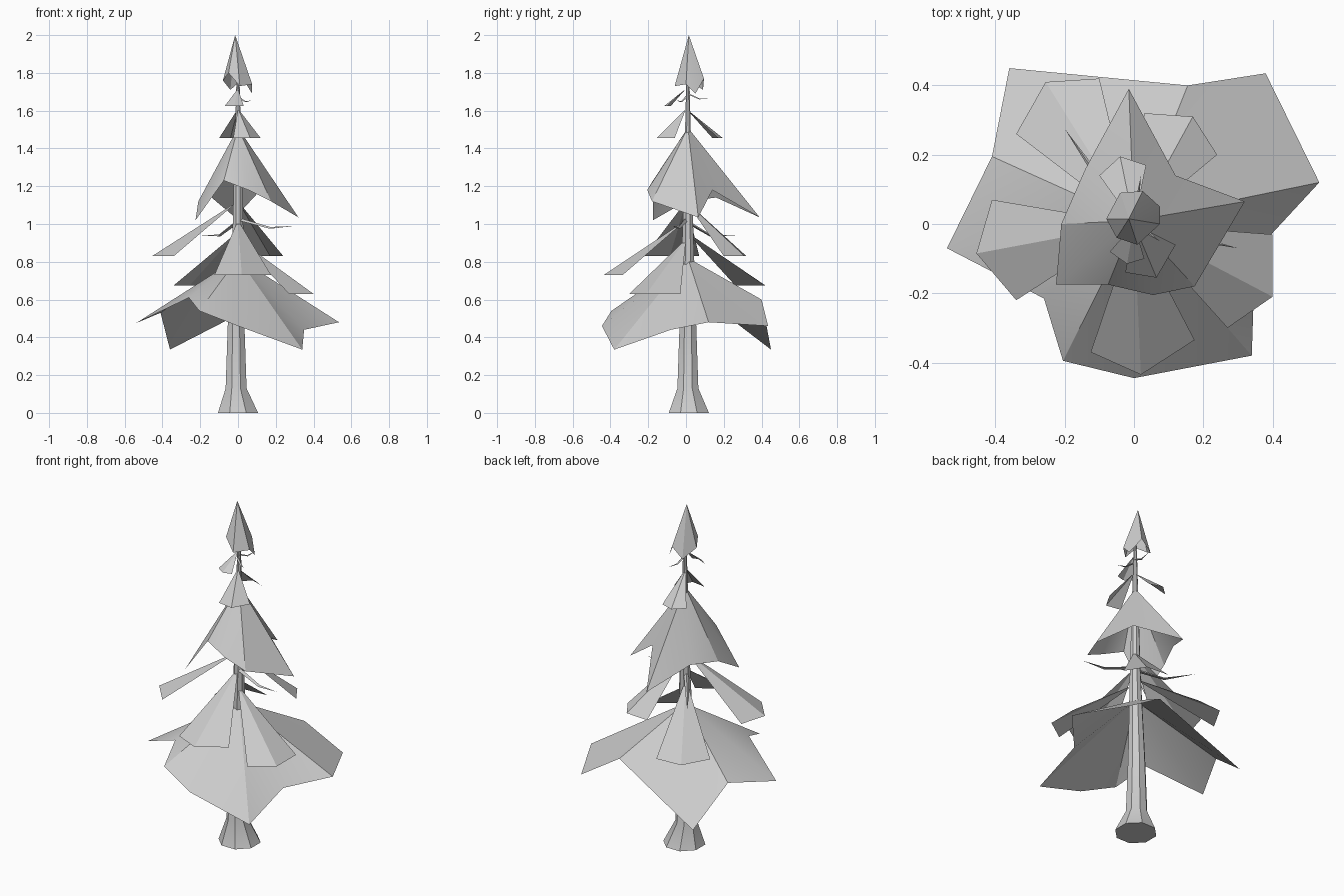
import bpy
import math
from mathutils import Vector

default_cube = bpy.data.objects.get("Cube")
if default_cube:
    bpy.data.objects.remove(default_cube, do_unlink=True)

# One flat colour for the whole tree
grey = bpy.data.materials.new("light grey")
grey.use_nodes = True
grey.diffuse_color = (0.6, 0.6, 0.6, 1)
grey.node_tree.nodes["Principled BSDF"].inputs["Base Color"].default_value = grey.diffuse_color


def make_object(name, verts, faces):
    """Create a mesh object with smooth shading that keeps its sharp folds."""
    mesh = bpy.data.meshes.new(name)
    mesh.from_pydata(verts, [], faces)
    mesh.materials.append(grey)
    mesh.update()
    obj = bpy.data.objects.new(name, mesh)
    bpy.context.collection.objects.link(obj)
    bpy.ops.object.select_all(action="DESELECT")
    obj.select_set(True)
    bpy.context.view_layer.objects.active = obj
    bpy.ops.object.shade_smooth_by_angle(angle=math.radians(25))
    return obj


def canopy(name, apex, rim):
    """Closed fan of foliage hanging from a tip; the rim runs counter-clockwise."""
    count = len(rim)
    faces = [(0, i + 1, (i + 1) % count + 1) for i in range(count)]
    return make_object(name, [apex] + rim, faces)


def bough(name, top, bottom, rim):
    """Folded sheet of foliage from the trunk out to a level rim."""
    count = len(rim)
    inner = [(x * 0.07, y * 0.07, top) for x, y in rim]
    outer = [(x, y, bottom) for x, y in rim]
    faces = [(i, i + count, i + count + 1, i + 1) for i in range(count - 1)]
    return make_object(name, inner + outer, faces)


def twig(name, path, radius):
    """Thin three-sided twig that ends in a point."""
    points = [Vector(p) for p in path]
    along = (points[-1] - points[0]).normalized()
    side = along.cross(Vector((0, 0, 1))).normalized()
    up = side.cross(along)
    verts, faces = [], []
    for k, p in enumerate(points[:-1]):
        r = radius * (1 - k / len(points))
        verts += [p + side * r, p + up * r, p - side * r]
    tip = len(verts)
    verts.append(points[-1])
    for start in range(0, tip, 3):
        for i in range(3):
            a, b = start + i, start + (i + 1) % 3
            if start + 3 < tip:
                faces.append((a, b, b + 3, a + 3))
            else:
                faces.append((a, b, tip))
    return make_object(name, verts, faces)


def trunk(name, rings, sides):
    """Tapering trunk from rings of (centre x, centre y, height, radius)."""
    verts, faces = [], []
    for cx, cy, z, r in rings:
        for i in range(sides):
            angle = math.tau * (i + 0.5) / sides
            verts.append((cx + r * math.cos(angle), cy + r * math.sin(angle), z))
    for k in range(len(rings) - 1):
        for i in range(sides):
            a, b = k * sides + i, k * sides + (i + 1) % sides
            faces.append((a, b, b + sides, a + sides))
    faces.append(tuple(reversed(range(sides))))
    return make_object(name, verts, faces)


# Trunk with a flared foot
trunk("trunk", [(0, 0.015, 0, 0.115), (-0.01, 0.01, 0.13, 0.06),
                (-0.01, 0.01, 0.46, 0.048), (0, 0.01, 1, 0.03),
                (0, 0.01, 1.8, 0.008)], 8)

# Wide bottom canopy
canopy("lower_canopy", (0, 0.01, 0.82), [
    (-0.36, 0.45, 0.335), (-0.41, 0.195, 0.53), (-0.54, -0.07, 0.475),
    (-0.26, -0.215, 0.61), (-0.205, -0.395, 0.54), (0, -0.445, 0.46),
    (0.34, -0.38, 0.335), (0.35, -0.08, 0.44), (0.535, 0.12, 0.48),
    (0.38, 0.435, 0.46), (0.155, 0.4, 0.6)])

# Middle canopy
canopy("middle_canopy", (0, 0.01, 1.51), [
    (-0.015, 0.39, 1.035), (-0.14, 0.16, 1.14), (-0.21, 0, 1.12),
    (-0.225, -0.175, 1.02), (-0.075, -0.175, 1.23), (0.055, -0.205, 1.18),
    (0.175, -0.18, 1.12), (0.32, 0.065, 1.035), (0.12, 0.14, 1.18)])

# Pointed tip
canopy("tip_canopy", (-0.015, 0.015, 2), [
    (-0.04, 0.09, 1.71), (-0.08, 0.015, 1.76), (-0.05, -0.04, 1.8),
    (0.01, -0.06, 1.73), (0.075, 0, 1.74), (0.075, 0.05, 1.69),
    (0.025, 0.095, 1.77)])

# Single boughs between the canopies: top height, rim height, rim outline
bough("front_bough", 1, 0.73, [(-0.125, -0.37), (0.02, -0.435), (0.175, -0.335)])
bough("left_bough", 0.9, 0.63, [(0.27, -0.3), (0.4, -0.21), (0.4, -0.03)])
bough("right_bough", 1.1, 0.83, [(-0.41, 0.07), (-0.455, -0.085), (-0.34, -0.22)])
bough("back_right_bough", 0.94, 0.675, [(-0.1, 0.42), (-0.255, 0.41), (-0.34, 0.26)])
bough("back_left_bough", 1.1, 0.83, [(0.24, 0.2), (0.17, 0.31), (0.03, 0.32)])
bough("upper_back_bough", 1.6, 1.455, [(0.035, 0.17), (-0.04, 0.195), (-0.1, 0.14)])
bough("upper_front_bough", 1.6, 1.455, [(-0.025, -0.14), (0.065, -0.155), (0.12, -0.06)])
bough("top_bough", 1.71, 1.625, [(-0.07, -0.08), (-0.02, -0.115), (0.03, -0.1)])

# Bare twigs
twig("back_twig", [(0, 0, 1.01), (-0.1, 0.13, 0.935), (-0.2, 0.275, 0.94)], 0.014)
twig("side_twig", [(0, 0, 1.02), (0.17, -0.04, 0.975), (0.3, -0.07, 0.99)], 0.014)
twig("upper_back_twig", [(0, 0, 1.69), (0.01, 0.07, 1.66), (0.02, 0.14, 1.665)], 0.008)
twig("upper_side_twig", [(0, 0, 1.67), (0.04, -0.025, 1.645), (0.075, -0.05, 1.655)], 0.008)
